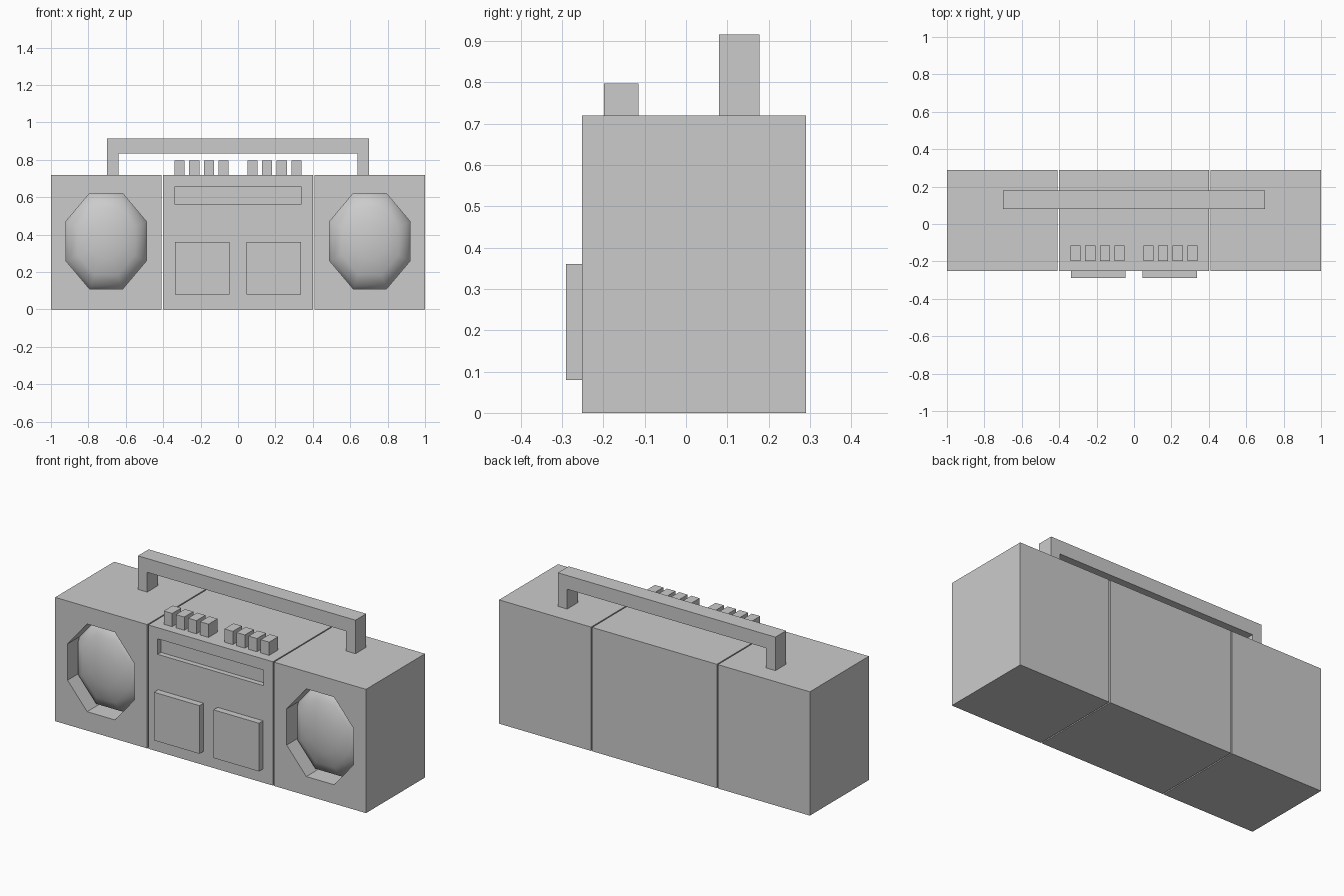
import bpy, bmesh
from math import cos, pi
from mathutils import Matrix

if "Cube" in bpy.data.objects:
    bpy.data.objects.remove(bpy.data.objects["Cube"])

FRONT, BACK, TOP = -0.252, 0.29, 0.72


def finish(bm, name):
    bmesh.ops.recalc_face_normals(bm, faces=bm.faces)
    mesh = bpy.data.meshes.new(name)
    bm.to_mesh(mesh)
    bm.free()
    obj = bpy.data.objects.new(name, mesh)
    bpy.context.collection.objects.link(obj)
    return obj


def box(name, x, y, z):
    bm = bmesh.new()
    size = [b - a for a, b in (x, y, z)]
    mid = [(a + b) / 2 for a, b in (x, y, z)]
    bmesh.ops.create_cube(bm, size=1, matrix=Matrix.Translation(mid) @ Matrix.Diagonal((*size, 1)))
    return finish(bm, name)


def cut(obj, cutter):
    mod = obj.modifiers.new("recess", 'BOOLEAN')
    mod.operation, mod.solver, mod.object = 'DIFFERENCE', 'EXACT', cutter
    bpy.context.view_layer.objects.active = obj
    bpy.ops.object.modifier_apply(modifier=mod.name)
    bpy.data.objects.remove(cutter, do_unlink=True)


# Octagonal speaker opening: centre, half sizes and recess depth
CX, CZ, HX, HZ, DEPTH = 0.705, 0.365, 0.215, 0.255, 0.11
RX, RZ = HX / cos(pi / 8), HZ / cos(pi / 8)


def facing_front(side, y, length):
    # Local z points to the front (-y), with flats at top and sides
    return (Matrix.Translation((side * CX, y, CZ)) @ Matrix.Diagonal((RX, length, RZ, 1))
            @ Matrix.Rotation(pi / 2, 4, 'X') @ Matrix.Rotation(pi / 8, 4, 'Z'))


for side, label in ((-1, "left"), (1, "right")):
    # Speaker cabinet with recess
    cabinet = box(label + "_speaker_cabinet", sorted((side * 0.408, side)), (FRONT, BACK), (0, TOP))
    bm = bmesh.new()
    bmesh.ops.create_cone(bm, cap_ends=True, segments=8, radius1=1, radius2=1, depth=1,
                          matrix=facing_front(side, FRONT, 2 * DEPTH))
    cut(cabinet, finish(bm, "speaker_cutter"))

    # Smooth domed speaker inside the recess
    bm = bmesh.new()
    bmesh.ops.create_uvsphere(bm, u_segments=8, v_segments=8, radius=1)
    bmesh.ops.delete(bm, geom=[v for v in bm.verts if v.co.z < -0.01], context='VERTS')
    bmesh.ops.transform(bm, verts=bm.verts, matrix=facing_front(side, FRONT + DEPTH, 0.095))
    for f in bm.faces:
        f.smooth = True
    dome = finish(bm, label + "_speaker_dome")

    # Cassette door
    box(label + "_cassette_door", sorted((side * 0.045, side * 0.338)), (-0.29, FRONT), (0.08, 0.36))

    # Row of push buttons
    for i in range(4):
        x = side * (0.078 + 0.078 * i)
        box(f"{label}_button_{i + 1}", (x - 0.027, x + 0.027), (-0.198, -0.115), (TOP, 0.797))

# Centre body with tuner slot
body = box("centre_body", (-0.401, 0.401), (FRONT, BACK), (0, TOP))
cut(body, box("slot_cutter", (-0.34, 0.34), (FRONT - 0.03, FRONT + 0.03), (0.565, 0.655)))

# Carrying handle from an extruded arch profile
bm = bmesh.new()
half = [(0.70, TOP), (0.70, 0.915), (-0.70, 0.915), (-0.70, TOP),
        (-0.64, TOP), (-0.64, 0.835), (0.64, 0.835), (0.64, TOP)]
face = bm.faces.new([bm.verts.new((x, 0.08, z)) for x, z in half])
ext = bmesh.ops.extrude_face_region(bm, geom=[face], use_keep_orig=True)
bmesh.ops.translate(bm, vec=(0, 0.098, 0),
                    verts=[g for g in ext["geom"] if isinstance(g, bmesh.types.BMVert)])
finish(bm, "carrying_handle")
